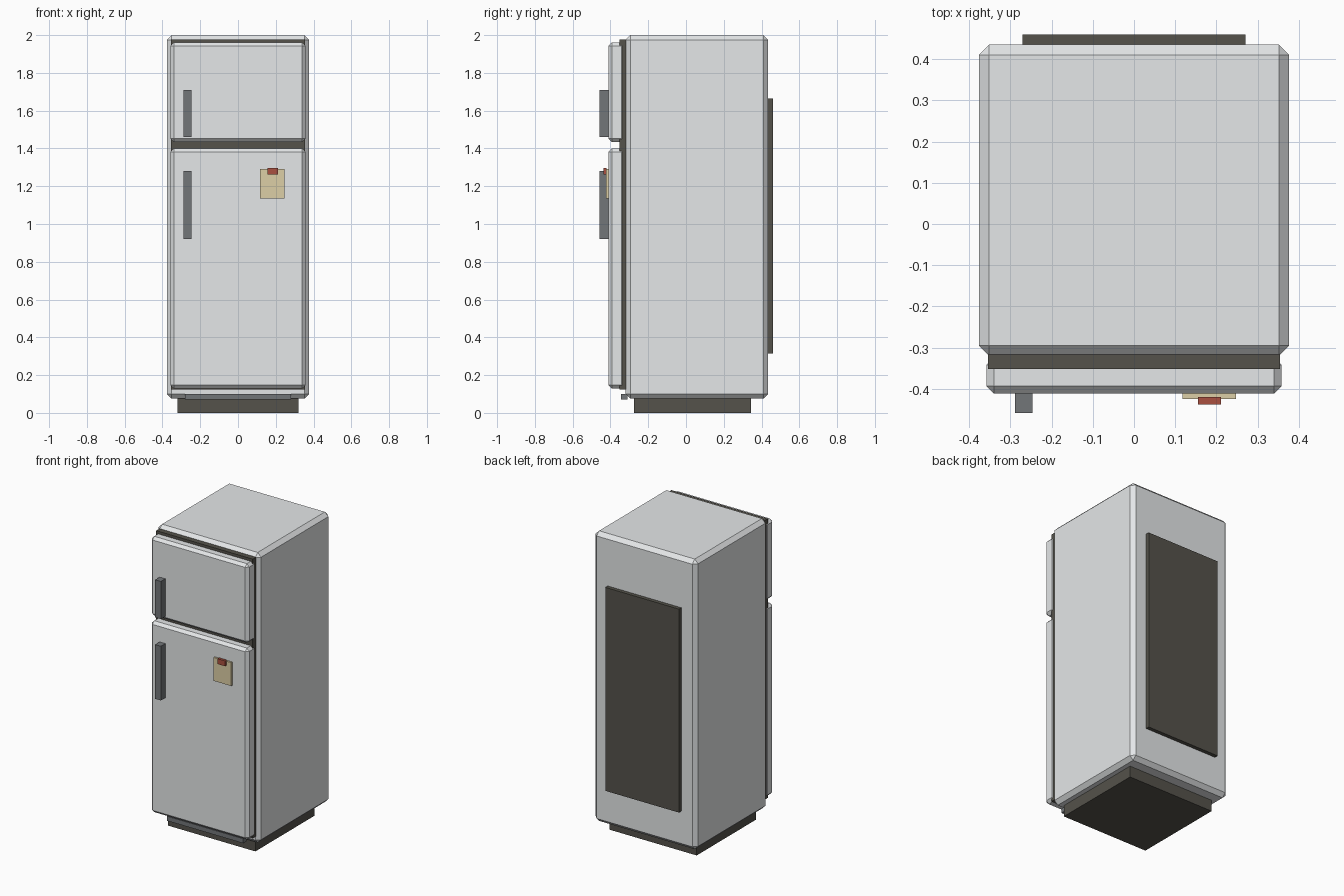
import bpy, bmesh

if "Cube" in bpy.data.objects:
    bpy.data.objects.remove(bpy.data.objects["Cube"])


def material(name, rgb):
    m = bpy.data.materials.new(name)
    m.diffuse_color = (*rgb, 1)
    m.use_nodes = True
    m.node_tree.nodes["Principled BSDF"].inputs["Base Color"].default_value = m.diffuse_color
    return m


def box(name, x, y, z, mat=None, chamfer=0):
    """Box from (min, max) ranges with optional single-segment chamfer."""
    bm = bmesh.new()
    bmesh.ops.create_cube(bm, size=1)
    for v in bm.verts:
        v.co = [(r[0] + r[1]) / 2 + c * (r[1] - r[0]) for r, c in zip((x, y, z), v.co)]
    if chamfer:
        bmesh.ops.bevel(bm, geom=bm.edges[:], offset=chamfer, offset_type='OFFSET',
                        segments=1, profile=0.5, affect='EDGES')
    me = bpy.data.meshes.new(name)
    bm.to_mesh(me)
    bm.free()
    ob = bpy.data.objects.new(name, me)
    bpy.context.collection.objects.link(ob)
    if mat:
        me.materials.append(mat)
    return ob


enamel = material("enamel", (0.78, 0.80, 0.81))
dark = material("dark_rubber", (0.09, 0.085, 0.07))
steel = material("handle_grey", (0.17, 0.18, 0.19))
paper = material("paper", (0.72, 0.62, 0.38))
red = material("magnet_red", (0.40, 0.08, 0.05))

# Cabinet, plinth and rear condenser panel
box("cabinet", (-0.376, 0.376), (-0.32, 0.435), (0.075, 2.0), enamel, 0.025)
box("plinth", (-0.32, 0.32), (-0.275, 0.345), (0, 0.09), dark)
box("rear_panel", (-0.27, 0.27), (0.43, 0.46), (0.315, 1.665), dark)
box("kick_grille", (-0.28, 0.28), (-0.345, -0.31), (0.07, 0.10), steel)

# Door seal and the two doors with their handles
box("door_seal", (-0.354, 0.354), (-0.352, -0.315), (0.125, 1.978), dark)
for name, z, hz in (("freezer", (1.435, 1.96), (1.46, 1.71)),
                    ("fridge", (0.13, 1.40), (0.92, 1.28))):
    box(name + "_door", (-0.358, 0.358), (-0.411, -0.324), z, enamel, 0.018)
    box(name + "_handle", (-0.288, -0.246), (-0.458, -0.405), hz, steel)

# Note held by a magnet
box("note", (0.117, 0.247), (-0.424, -0.408), (1.135, 1.29), paper)
box("magnet", (0.155, 0.211), (-0.438, -0.42), (1.262, 1.297), red)
